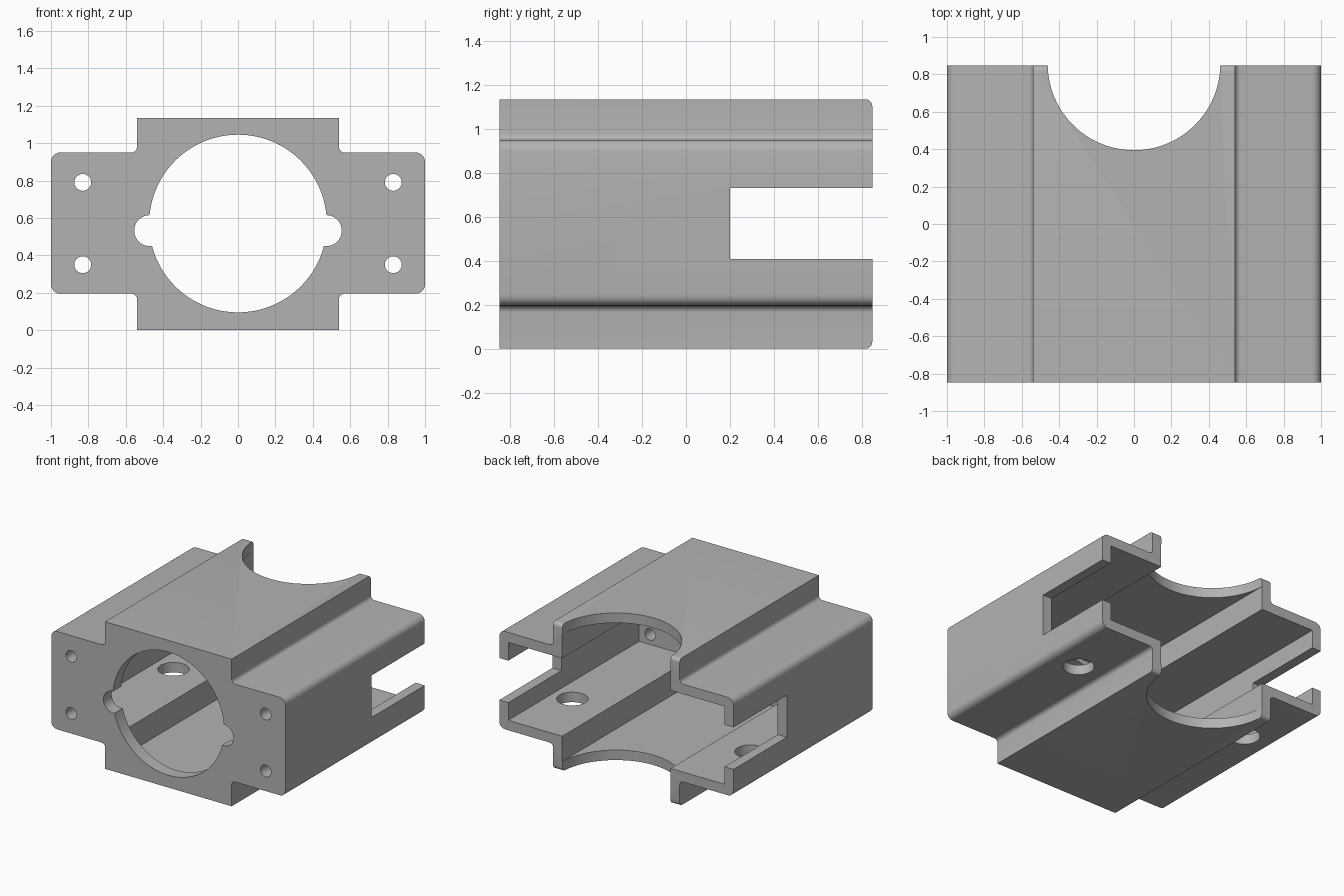
import bpy, bmesh, math
from mathutils import Vector, Matrix

default = bpy.data.objects.get("Cube")
if default:
    bpy.data.objects.remove(default, do_unlink=True)

DEPTH = 0.848      # half length along y
TOP = 1.135
WING_LOW, WING_HIGH = 0.195, 0.95
CORE = 0.54        # half width of the central block
WALL = 0.077

grey = bpy.data.materials.new("plain grey")
grey.use_nodes = True
colour = (0.45, 0.45, 0.45, 1)
grey.diffuse_color = colour
grey.node_tree.nodes["Principled BSDF"].inputs["Base Color"].default_value = colour


def make_object(name, bm):
    bmesh.ops.recalc_face_normals(bm, faces=bm.faces)
    mesh = bpy.data.meshes.new(name)
    bm.to_mesh(mesh)
    bm.free()
    mesh.materials.append(grey)
    obj = bpy.data.objects.new(name, mesh)
    bpy.context.collection.objects.link(obj)
    return obj


def cross_outline(inset, outer_r, inner_r):
    """Right half of the cross section as (x, z, fillet), then mirrored."""
    core, wing = CORE - inset, 1 - inset
    low, high = WING_LOW + inset, WING_HIGH - inset
    half = [(core, inset, 0), (core, low, inner_r), (wing, low, outer_r),
            (wing, high, outer_r), (core, high, inner_r), (core, TOP - inset, 0)]
    return half + [(-x, z, r) for x, z, r in reversed(half)]


def fillet(points, steps=6):
    """Round the right-angled corners of an outline."""
    result = []
    for i, (x, z, r) in enumerate(points):
        p = Vector((x, z))
        if not r:
            result.append(p)
            continue
        a = (Vector(points[i - 1][:2]) - p).normalized() * r
        b = (Vector(points[(i + 1) % len(points)][:2]) - p).normalized() * r
        for k in range(steps + 1):
            t = math.pi / 2 * k / steps
            result.append(p + a * (1 - math.sin(t)) + b * (1 - math.cos(t)))
    return result


def extrude_outline(name, outline, y0, y1, round_back=0):
    bm = bmesh.new()
    face = bm.faces.new([bm.verts.new((p.x, y0, p.y)) for p in outline])
    new = bmesh.ops.extrude_face_region(bm, geom=[face])["geom"]
    bmesh.ops.translate(bm, vec=(0, y1 - y0, 0),
                        verts=[g for g in new if isinstance(g, bmesh.types.BMVert)])
    if round_back:
        edges = [e for e in bm.edges if all(
            v.co.y > y1 - 0.001 and (v.co.z < 0.001 or v.co.z > TOP - 0.001)
            for v in e.verts)]
        bmesh.ops.bevel(bm, geom=edges, offset=round_back, segments=5,
                        profile=0.5, affect='EDGES')
    return make_object(name, bm)


def cylinder(name, radius, length, centre, axis, sides):
    bm = bmesh.new()
    turn = Matrix.Rotation(math.pi / 2, 4, 'X') if axis == 'Y' else Matrix()
    bmesh.ops.create_cone(bm, cap_ends=True, segments=sides, radius1=radius,
                          radius2=radius, depth=length,
                          matrix=Matrix.Translation(centre) @ turn)
    return make_object(name, bm)


def box(name, low, high):
    bm = bmesh.new()
    size = Vector(high) - Vector(low)
    middle = (Vector(high) + Vector(low)) / 2
    bmesh.ops.create_cube(bm, size=1,
                          matrix=Matrix.Translation(middle) @ Matrix.Diagonal((*size, 1)))
    return make_object(name, bm)


# Cross-shaped housing body
housing = extrude_outline("housing", fillet(cross_outline(0, 0.05, 0.03)),
                          -DEPTH, DEPTH, round_back=0.03)

# Hollow, open at the back, leaving a front plate
cutters = [extrude_outline("cavity_cutter", fillet(cross_outline(WALL, 0, 0)),
                           -DEPTH + 0.1, DEPTH + 0.2)]

# Large round opening in the front plate, and the scoop in top and bottom
cutters.append(cylinder("front_opening_cutter", 0.475, 0.3, (0, -DEPTH, 0.57), 'Y', 96))
cutters.append(cylinder("scoop_cutter", 0.4615, 3, (0, 0.856, 0.5), 'Z', 96))

for side, sign in (("left", 1), ("right", -1)):
    # Side notches of the front opening
    cutters.append(cylinder(side + "_notch_cutter", 0.083, 0.32,
                            (sign * 0.472, -DEPTH, 0.532), 'Y', 32))
    # Screw holes in the front plate
    for z in (0.35, 0.79):
        cutters.append(cylinder(side + "_screw_hole_cutter", 0.045, 0.4,
                                (sign * 0.83, -DEPTH, z), 'Y', 32))
    # Round holes in the wing floors
    cutters.append(cylinder(side + "_floor_hole_cutter", 0.11, 0.3,
                            (sign * 0.76, 0.3, WING_LOW), 'Z', 48))
    # Slots in the side walls, open at the back
    xs = sorted((sign * 0.85, sign * 1.2))
    cutters.append(box(side + "_slot_cutter", (xs[0], 0.2, 0.408), (xs[1], 1.2, 0.732)))

bpy.context.view_layer.objects.active = housing
for cutter in cutters:
    cutter.hide_render = True
    cut = housing.modifiers.new(cutter.name, 'BOOLEAN')
    cut.operation = 'DIFFERENCE'
    cut.solver = 'EXACT'
    cut.object = cutter
    bpy.ops.object.modifier_apply(modifier=cut.name)
    bpy.data.objects.remove(cutter, do_unlink=True)

# Smooth rounded surfaces with crisp edges
bpy.ops.object.select_all(action='DESELECT')
housing.select_set(True)
bpy.ops.object.shade_smooth_by_angle(angle=math.radians(30))
